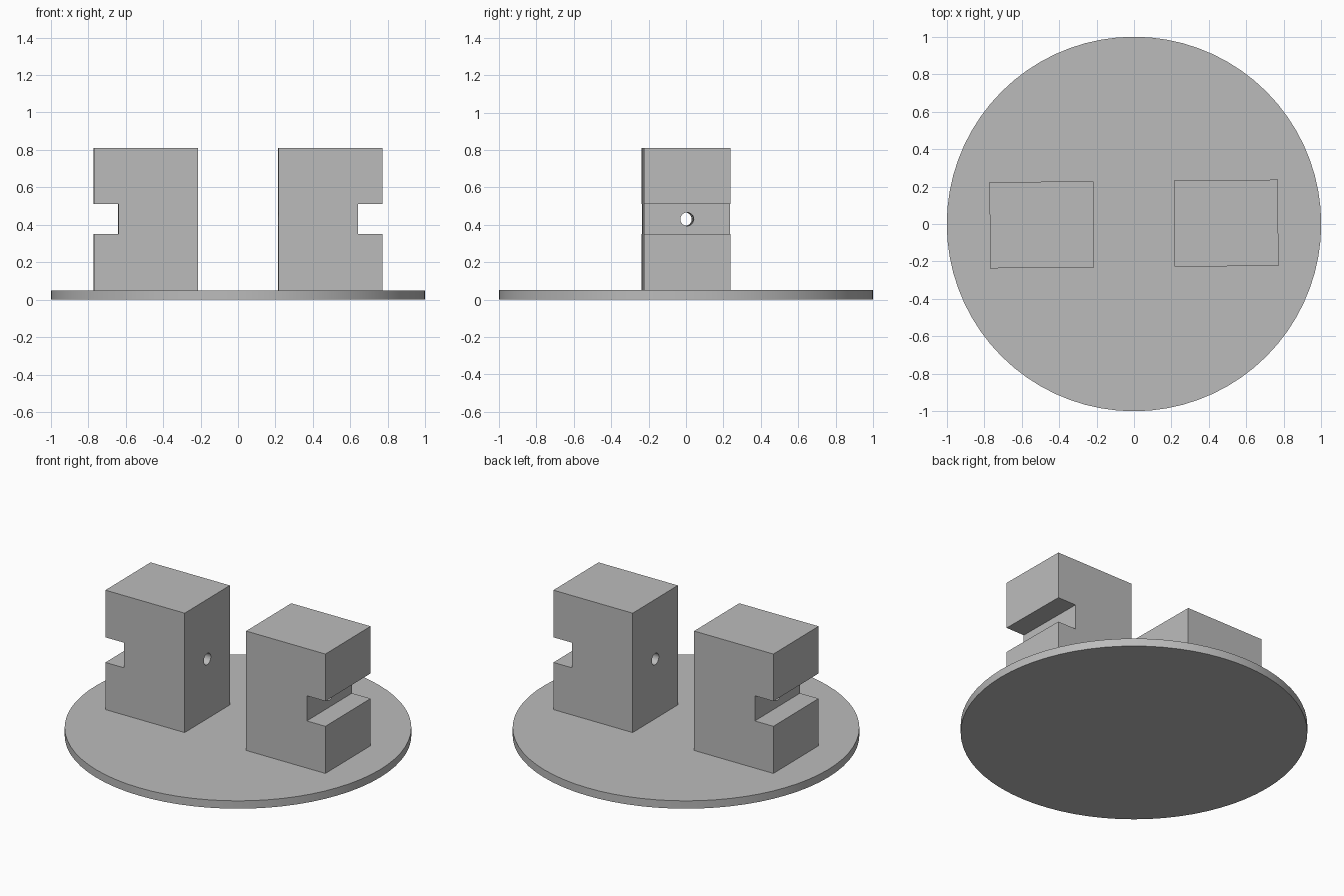
import bpy
import bmesh
from math import radians
from mathutils import Matrix

cube = bpy.data.objects.get("Cube")
if cube:
    bpy.data.objects.remove(cube, do_unlink=True)

BASE_TOP = 0.05
SLOT_MID = 0.43

grey = bpy.data.materials.new("plain grey")
grey.use_nodes = True
colour = (0.5, 0.5, 0.5, 1)
grey.diffuse_color = colour
grey.node_tree.nodes["Principled BSDF"].inputs["Base Color"].default_value = colour


def activate(obj):
    bpy.ops.object.select_all(action="DESELECT")
    obj.select_set(True)
    bpy.context.view_layer.objects.active = obj


def smooth(obj):
    activate(obj)
    bpy.ops.object.shade_smooth_by_angle(angle=radians(30))


def make_block(name, side):
    """Slotted block: a C-shaped front profile pushed back in depth."""
    inner, slot, outer = 0.215, 0.64, 0.77
    low, high, top = 0.35, 0.51, 0.81
    profile = [(inner, BASE_TOP), (outer, BASE_TOP), (outer, low), (slot, low),
               (slot, high), (outer, high), (outer, top), (inner, top)]
    bm = bmesh.new()
    face = bm.faces.new([bm.verts.new((side * x, -0.23, z)) for x, z in profile])
    made = bmesh.ops.extrude_face_region(bm, geom=[face])["geom"]
    verts = [v for v in made if isinstance(v, bmesh.types.BMVert)]
    bmesh.ops.translate(bm, verts=verts, vec=(0, 0.46, 0))
    bmesh.ops.recalc_face_normals(bm, faces=bm.faces)
    mesh = bpy.data.meshes.new(name)
    bm.to_mesh(mesh)
    bm.free()
    mesh.materials.append(grey)
    block = bpy.data.objects.new(name, mesh)
    bpy.context.collection.objects.link(block)

    # Round bolt hole from the inner face through to the slot
    bpy.ops.mesh.primitive_cylinder_add(
        vertices=32, radius=0.036, depth=0.56,
        location=(side * 0.43, 0, SLOT_MID), rotation=(0, radians(90), 0))
    cutter = bpy.context.object
    cutter.name = "hole_cutter"
    cutter.hide_render = True
    cutter.data.materials.append(grey)
    cut = block.modifiers.new("bolt hole", "BOOLEAN")
    cut.operation = "DIFFERENCE"
    cut.solver = "EXACT"
    cut.object = cutter
    activate(block)
    bpy.ops.object.modifier_apply(modifier=cut.name)
    bpy.data.objects.remove(cutter, do_unlink=True)

    # The pair sits turned very slightly on the disc
    block.data.transform(Matrix.Rotation(radians(0.5), 4, "Z"))
    smooth(block)


# Round base plate
bpy.ops.mesh.primitive_cylinder_add(vertices=72, radius=1, depth=BASE_TOP,
                                    location=(0, 0, BASE_TOP / 2))
base = bpy.context.object
base.name = "base_disc"
base.data.materials.append(grey)
smooth(base)

# Two mirrored jaw blocks
make_block("left_block", 1)
make_block("right_block", -1)
